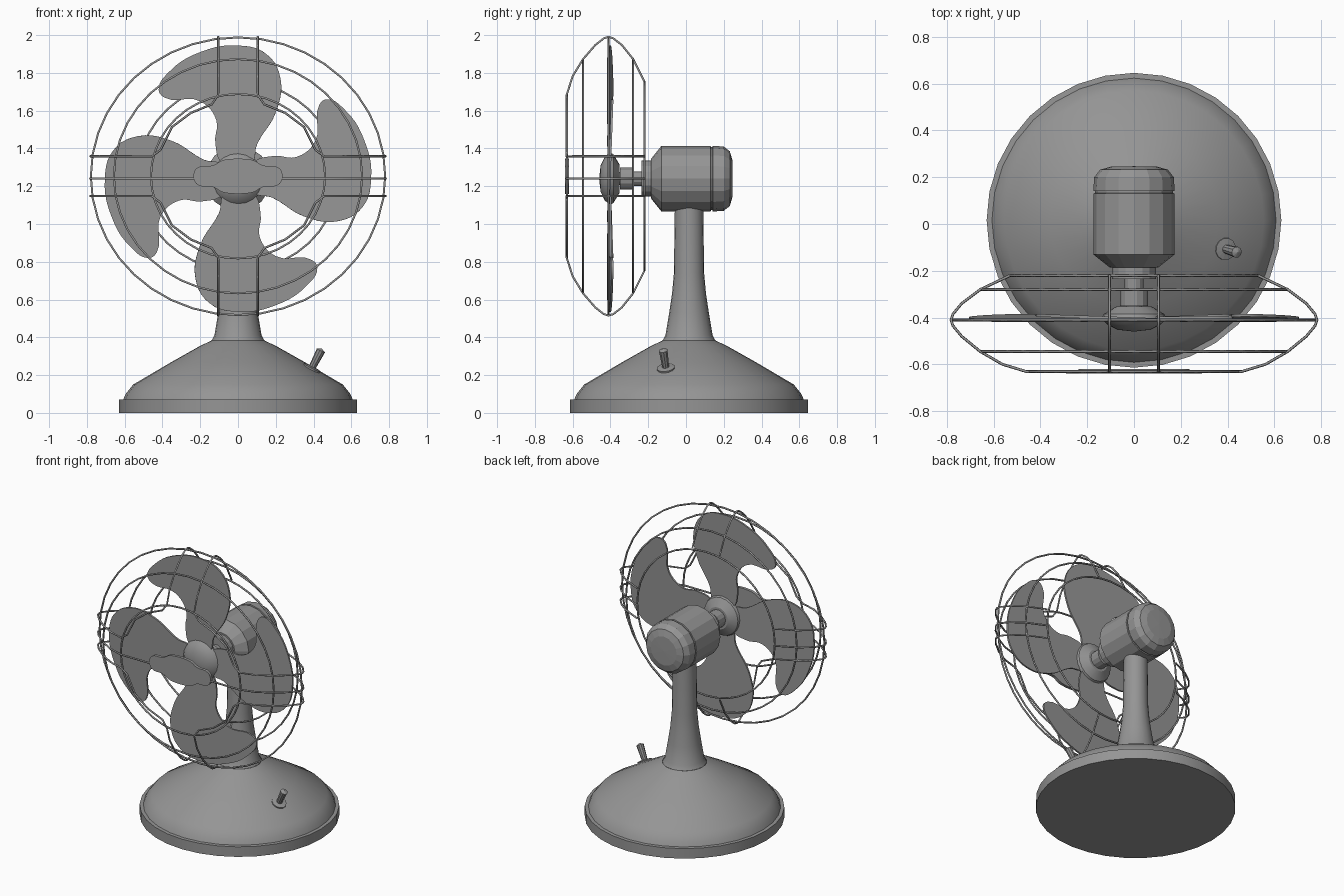
import bpy, bmesh, math
from mathutils import Matrix, Vector

cube = bpy.data.objects.get("Cube")
if cube:
    bpy.data.objects.remove(cube, do_unlink=True)

grey = bpy.data.materials.new("warm_grey_metal")
grey.use_nodes = True
COLOUR = (0.3, 0.3, 0.3, 1)
grey.diffuse_color = COLOUR
grey.node_tree.nodes["Principled BSDF"].inputs["Base Color"].default_value = COLOUR

AXIS_Z = 1.24      # height of the motor axis
CAGE_Z = 1.253     # height of the cage centre
WIDE = 1.06        # the cage is slightly wider than tall
FORWARD = Matrix.Rotation(math.radians(90), 4, 'X')  # local z -> -y


def activate(ob):
    bpy.ops.object.select_all(action='DESELECT')
    ob.select_set(True)
    bpy.context.view_layer.objects.active = ob


def add(name, data):
    ob = bpy.data.objects.new(name, data)
    bpy.context.collection.objects.link(ob)
    data.materials.append(grey)
    return ob


def lathe(name, profile, sides, matrix, smooth=False):
    """Spin (radius, height) points about local z."""
    bm = bmesh.new()
    verts = [bm.verts.new((r, 0, h)) for r, h in profile]
    edges = [bm.edges.new(pair) for pair in zip(verts, verts[1:])]
    bmesh.ops.spin(bm, geom=verts + edges, cent=(0, 0, 0), axis=(0, 0, 1),
                   angle=math.tau, steps=sides)
    bmesh.ops.remove_doubles(bm, verts=bm.verts, dist=0.0005)
    bmesh.ops.recalc_face_normals(bm, faces=bm.faces)
    mesh = bpy.data.meshes.new(name)
    bm.to_mesh(mesh)
    bm.free()
    ob = add(name, mesh)
    ob.matrix_world = matrix
    if smooth:
        activate(ob)
        bpy.ops.object.shade_smooth_by_angle(angle=math.radians(25))
    return ob


def wire(name, points, closed=False):
    curve = bpy.data.curves.new(name, 'CURVE')
    curve.dimensions = '3D'
    curve.bevel_depth = 0.006
    curve.bevel_resolution = 1
    curve.use_fill_caps = True
    spline = curve.splines.new('POLY')
    spline.points.add(len(points) - 1)
    for p, co in zip(spline.points, points):
        p.co = (*co, 1)
    spline.use_cyclic_u = closed
    ob = add(name, curve)
    activate(ob)
    bpy.ops.object.convert(target='MESH')


def plate(name, outline, half_depth, matrix, smooth_outline=True):
    """Filled flat shape with a little thickness."""
    curve = bpy.data.curves.new(name, 'CURVE')
    curve.dimensions = '2D'
    curve.fill_mode = 'BOTH'
    curve.extrude = half_depth
    curve.resolution_u = 5
    spline = curve.splines.new('BEZIER')
    spline.bezier_points.add(len(outline) - 1)
    for p, (x, y) in zip(spline.bezier_points, outline):
        p.co = (x, y, 0)
        p.handle_left_type = p.handle_right_type = 'AUTO'
    spline.use_cyclic_u = True
    ob = add(name, curve)
    ob.matrix_world = matrix
    activate(ob)
    bpy.ops.object.convert(target='MESH')


# Base and pedestal
base_at = Matrix.Translation((0, 0.016, 0))
lathe("base_rim", [(0, 0), (0.63, 0), (0.63, 0.07), (0.59, 0.072)], 32, base_at, True)
lathe("base_dome", [(0.61, 0.065), (0.595, 0.1), (0.555, 0.15), (0.36, 0.265),
                    (0.2, 0.355), (0.14, 0.383)], 32, base_at, True)
lathe("stem", [(0.14, 0.383), (0.125, 0.41), (0.105, 0.53), (0.09, 0.63),
               (0.08, 0.74), (0.075, 1.1)], 20, base_at, True)

# Switch on the left of the base
tilt = Vector((0.45, -0.13, 0.88)).to_track_quat('Z', 'Y').to_matrix().to_4x4()
switch_at = Matrix.Translation((0.385, -0.105, 0.225)) @ tilt
lathe("switch_collar", [(0, -0.01), (0.048, -0.01), (0.048, 0.018), (0, 0.025)], 12, switch_at)
lathe("switch_lever", [(0, 0), (0.018, 0), (0.024, 0.12), (0, 0.13)], 10, switch_at)

# Motor, shaft and hub, with profile heights measured toward the front
axis_at = Matrix.Translation((0, 0, AXIS_Z)) @ FORWARD
lathe("motor_housing", [(0, -0.247), (0.1, -0.245), (0.145, -0.232), (0.17, -0.2),
                        (0.174, -0.142), (0.167, -0.14), (0.167, -0.132), (0.174, -0.13),
                        (0.174, 0.13), (0.105, 0.185), (0, 0.185)], 16, axis_at)
lathe("motor_neck", [(0, 0.17), (0.095, 0.17), (0.095, 0.235), (0, 0.235)], 16, axis_at)
lathe("shaft", [(0, 0.22), (0.04, 0.22), (0.04, 0.28), (0.06, 0.28), (0.06, 0.35),
                (0.035, 0.35), (0.035, 0.39), (0, 0.39)], 14, axis_at)
lathe("hub", [(0, 0.352), (0.075, 0.352), (0.13, 0.385), (0.138, 0.405),
              (0.115, 0.43), (0.07, 0.452), (0, 0.46)], 20, axis_at, True)

# Four swept blades
BLADE = [(-0.08, 0.08), (-0.12, 0.19), (-0.115, 0.31), (-0.2, 0.41), (-0.39, 0.43),
         (-0.42, 0.47), (-0.36, 0.57), (-0.2, 0.67), (0, 0.705), (0.15, 0.66),
         (0.225, 0.53), (0.2, 0.35), (0.1, 0.18), (0.07, 0.08)]
for i in range(4):
    turn = Matrix.Rotation(i * math.pi / 2, 4, 'Z')
    pitch = Matrix.Rotation(math.radians(-2), 4, 'Y')
    plate(f"blade_{i + 1}", BLADE, 0.006,
          axis_at @ turn @ Matrix.Translation((0, 0, 0.405)) @ pitch)

# Cage rings: y position and radius
for name, y, r in [("rear_ring", -0.22, 0.5), ("rear_mid_ring", -0.28, 0.62),
                   ("outer_ring", -0.41, 0.735), ("front_mid_ring", -0.545, 0.62),
                   ("front_ring", -0.63, 0.435)]:
    angles = [k * math.tau / 40 for k in range(40)]
    wire(name, [(r * WIDE * math.cos(a), y, CAGE_Z + r * math.sin(a)) for a in angles], True)

# Cage ribs: each quarter wire runs over the rim, round a front corner and over the side
RIB = [(-0.22, 0.5), (-0.28, 0.62), (-0.34, 0.695), (-0.385, 0.73), (-0.41, 0.738),
       (-0.435, 0.73), (-0.48, 0.695), (-0.545, 0.62), (-0.6, 0.53), (-0.632, 0.43)]
CORNER = [(0.14, 0.38), (0.25, 0.335), (0.35, 0.26), (0.41, 0.14)]
GAP = 0.105
for sx, side in ((1, "left"), (-1, "right")):
    for sz, level in ((1, "upper"), (-1, "lower")):
        path = [(GAP, y, r) for y, r in RIB]
        path += [(x, -0.632, z) for x, z in CORNER]
        path += [(r * WIDE, y, GAP) for y, r in reversed(RIB)]
        wire(f"{level}_{side}_rib", [(sx * x, y, CAGE_Z + sz * z) for x, y, z in path])
    middle = [(sx * r * WIDE, y, AXIS_Z) for y, r in RIB]
    wire(f"middle_{side}_rib", middle + [(sx * 0.2, -0.632, AXIS_Z)])

# Scalloped badge plate at the front centre
quarter = [(0.235, 0.012), (0.215, 0.045), (0.13, 0.058), (0.085, 0.083), (0.03, 0.092)]
badge = quarter + [(-x, z) for x, z in reversed(quarter)]
badge += [(-x, -z) for x, z in quarter] + [(x, -z) for x, z in reversed(quarter)]
plate("front_badge", badge, 0.01,
      Matrix.Translation((0, -0.63, CAGE_Z)) @ FORWARD)
